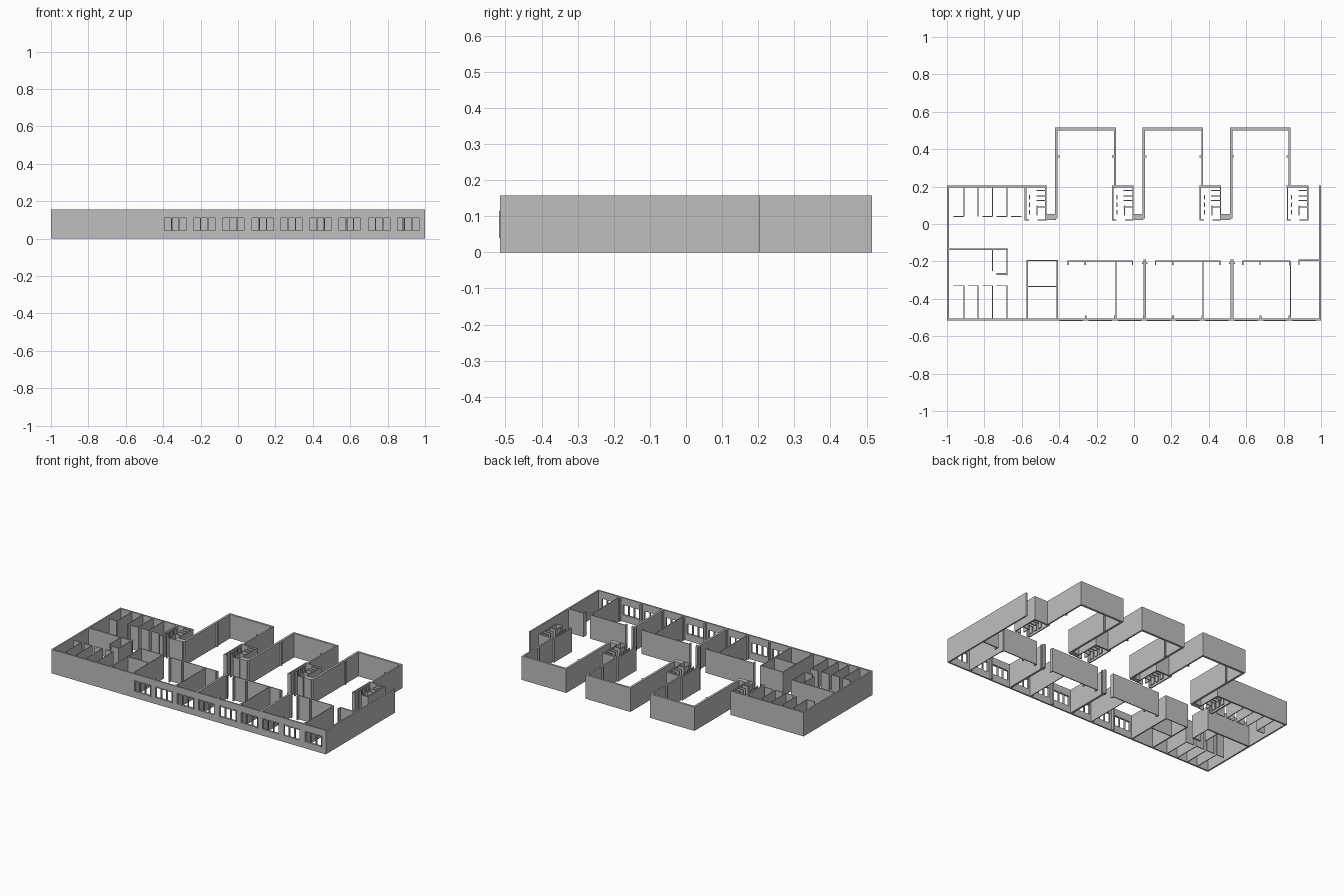
import bpy
import bmesh
from mathutils import Matrix, Vector

cube = bpy.data.objects.get("Cube")
if cube:
    bpy.data.objects.remove(cube, do_unlink=True)

HEIGHT = 0.157          # storey height
THICK, MID, THIN = 0.014, 0.01, 0.005
BAY = 0.467             # repeat of classroom, hall and washroom
CELL = 0.077            # repeat of the small cells
FRONT, BACK = -0.51, 0.2
SILL, HEAD = 0.04, 0.115

plaster = bpy.data.materials.new("plaster grey")
plaster.use_nodes = True
grey = (0.52, 0.52, 0.52, 1)
plaster.diffuse_color = grey
plaster.node_tree.nodes["Principled BSDF"].inputs["Base Color"].default_value = grey


class Part:
    """Collects boxes and straight walls into one mesh object."""

    def __init__(self, name):
        self.name = name
        self.bm = bmesh.new()

    def box(self, x0, x1, y0, y1, z0=0, z1=HEIGHT):
        low, high = Vector((x0, y0, z0)), Vector((x1, y1, z1))
        place = Matrix.Translation((low + high) / 2) @ Matrix.Diagonal((*(high - low), 1))
        bmesh.ops.create_cube(self.bm, size=1, matrix=place)

    def along_x(self, y, x0, x1, t=MID, z0=0, z1=HEIGHT):
        self.box(x0, x1, y - t / 2, y + t / 2, z0, z1)

    def along_y(self, x, y0, y1, t=MID, z0=0, z1=HEIGHT):
        self.box(x - t / 2, x + t / 2, y0, y1, z0, z1)

    def finish(self):
        mesh = bpy.data.meshes.new(self.name)
        self.bm.to_mesh(mesh)
        self.bm.free()
        mesh.materials.append(plaster)
        obj = bpy.data.objects.new(self.name, mesh)
        bpy.context.scene.collection.objects.link(obj)


# Outer side walls and the short back wall
shell = Part("outer_walls")
for side in (-1, 1):
    shell.along_y(side * 0.995, FRONT - MID / 2, BACK + MID / 2)
shell.along_x(BACK, -1, -0.47, MID)
shell.finish()

# Front wall: blank stretch, then nine window openings
WIN_START, WIN_STEP, WIN_WIDTH = -0.398, BAY / 3, 0.125
facade = Part("front_wall")
facade.along_x(FRONT, -1, WIN_START)
facade.along_x(FRONT, WIN_START, 1, z1=SILL)
facade.along_x(FRONT, WIN_START, 1, z0=HEAD)
frames = Part("window_frames")
pilasters = Part("front_pilasters")
BAR = 0.005
for i in range(9):
    left = WIN_START + i * WIN_STEP
    right = left + WIN_WIDTH
    pier_end = min(left + WIN_STEP, 1)
    facade.along_x(FRONT, right, pier_end, z0=SILL, z1=HEAD)
    if i < 8:
        pilasters.along_y((right + pier_end) / 2, FRONT, FRONT + 0.02, MID)
    for z in (SILL, HEAD - BAR):
        frames.box(left, right, FRONT - 0.008, FRONT + MID / 2, z, z + BAR)
    for n in range(4):
        x = left + BAR / 2 + n * (WIN_WIDTH - BAR) / 3
        frames.along_y(x, FRONT - 0.008, FRONT + MID / 2, BAR, SILL + BAR, HEAD - BAR)
for part in (facade, frames, pilasters):
    part.finish()

# Two facing rows of small cells on the right-hand end
back_cells = Part("back_cells")
front_cells = Part("front_cells")
for i in range(4):
    x = -0.91 + i * CELL
    back_cells.along_y(x, 0.04, BACK, THIN)
    front_cells.along_y(x, FRONT, -0.33, THIN)
    front_cells.along_x(-0.33, x - 0.055, x, THIN)
for i in (0, 2, 3, 4):
    x = -0.91 + i * CELL
    back_cells.along_x(0.04, x - 0.055, x, THIN)
back_cells.finish()
front_cells.finish()

# Store room beside the corridor
store = Part("store_room")
store.along_x(-0.135, -1, -0.675, MID)
store.along_y(-0.68, -0.275, -0.135, THIN)
store.along_y(-0.757, -0.25, -0.135, THIN)
store.along_x(-0.268, -0.735, -0.678, MID)
store.finish()

# Double office next to the classrooms
office = Part("office_walls")
for x in (-0.57, -0.41):
    office.along_y(x, FRONT, -0.192, 0.008)
for y in (-0.195, -0.335):
    office.along_x(y, -0.57, -0.41, 0.006)
office.finish()

# Classrooms along the front
classrooms = Part("classroom_walls")
for k in range(3):
    x = -0.41 + k * BAY
    end = 0.31 if k == 2 else 0.405
    classrooms.along_x(-0.198, x + 0.055, x + end, 0.006)
    for offset in (0.058, 0.15, end - 0.003):
        classrooms.along_y(x + offset, -0.218, -0.198, 0.007)
    classrooms.along_y(x + 0.313, FRONT, -0.198, THIN)
    if k < 2:
        classrooms.along_y(x + BAY, FRONT, -0.19, THICK)
        classrooms.along_x(-0.21, x + BAY - 0.015, x + BAY + 0.015, MID)
classrooms.along_x(-0.195, 0.88, 0.995, 0.008)
classrooms.along_y(0.883, -0.22, -0.195, 0.006)
classrooms.finish()

# Three halls projecting to the back
halls = Part("hall_walls")
TOP = 0.515
for k in range(3):
    left = -0.415 + k * BAY
    right = left + 0.313
    halls.along_y(left, 0.03, TOP, THICK)
    halls.along_y(right, BACK, TOP, MID)
    halls.along_x(TOP - THICK / 2, left, right, THICK)
    for x, inward in ((left, 1), (right, -1)):
        halls.along_x(0.36, min(x, x + inward * 0.016), max(x, x + inward * 0.016), MID)
halls.finish()

# Washroom blocks with stalls, and the solid cupboards beside them
washrooms = Part("washroom_walls")
stalls = Part("washroom_stalls")
cupboards = Part("corridor_cupboards")
for k in range(4):
    x = -0.585 + k * BAY
    washrooms.along_y(x + 0.005, 0.02, BACK, MID if k == 0 else 0.007)
    washrooms.along_y(x + 0.113, 0.02, BACK, 0.006)
    washrooms.along_x(BACK, x, x + 0.116, MID)
    washrooms.along_x(0.022, x, x + 0.024, 0.006)
    washrooms.along_x(0.022, x + 0.07, x + 0.113, 0.006)
    for y in (0.178, 0.15, 0.125, 0.09):
        stalls.along_x(y, x + 0.063, x + 0.113, THIN)
    stalls.along_y(x + 0.067, 0.045, 0.098, THIN)
    for y in (0.05, 0.09, 0.13):
        stalls.along_y(x + 0.027, y, y + 0.026, THIN)
    if k < 3:
        cupboards.box(x + 0.113, x + 0.167, 0.022, 0.053)
for part in (washrooms, stalls, cupboards):
    part.finish()
